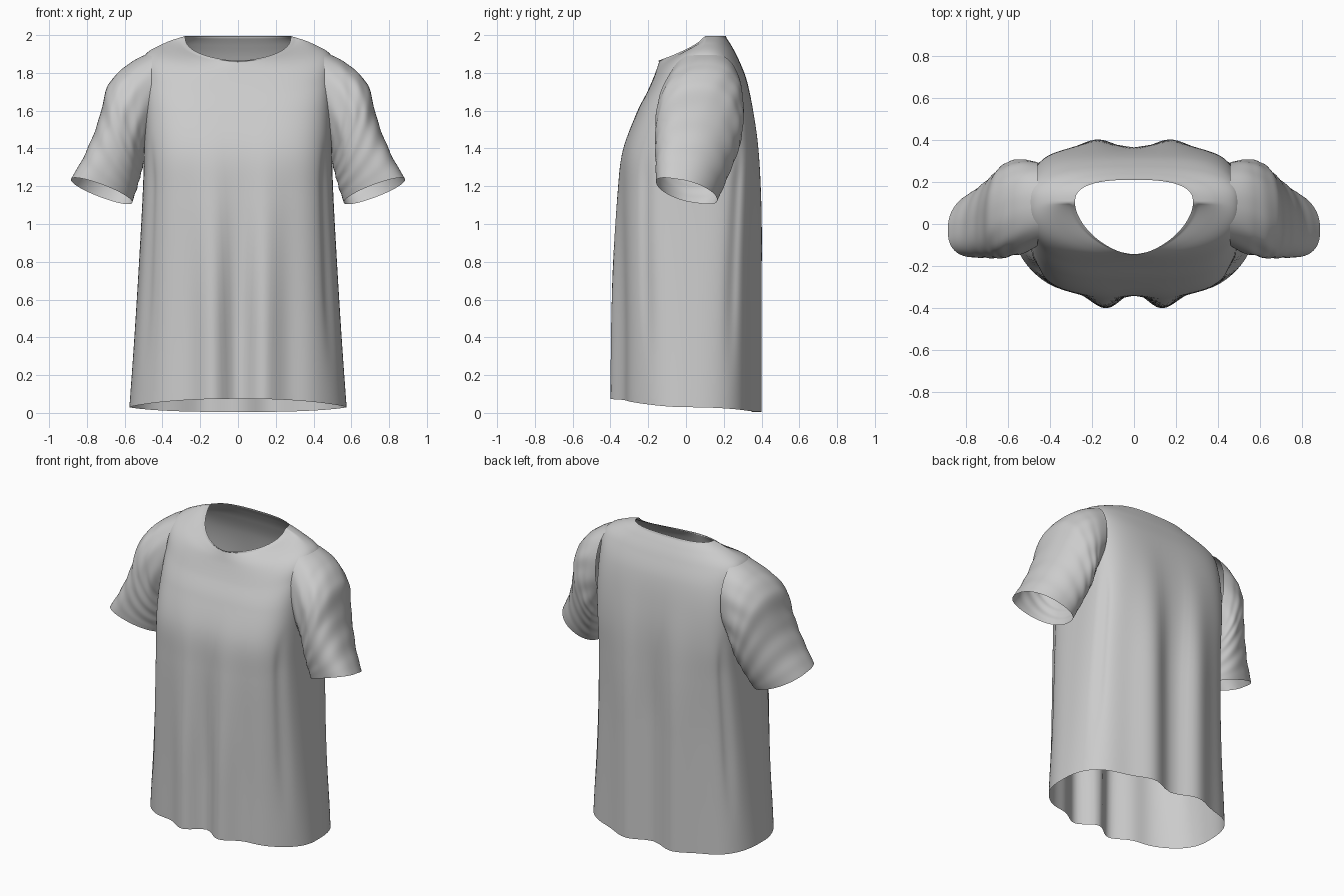
import bpy, bmesh, math
from mathutils import Vector

if "Cube" in bpy.data.objects:
    bpy.data.objects.remove(bpy.data.objects["Cube"], do_unlink=True)

fabric = bpy.data.materials.new("light grey fabric")
fabric.use_nodes = True
GREY = (0.6, 0.6, 0.6, 1)
fabric.diffuse_color = GREY
bsdf = fabric.node_tree.nodes["Principled BSDF"]
bsdf.inputs["Base Color"].default_value = GREY
bsdf.inputs["Roughness"].default_value = 0.8


def spline(keys, t):
    """Smooth Catmull-Rom value of a list of key tuples at t in 0..1."""
    f = t * (len(keys) - 1)
    i = min(int(f), len(keys) - 2)
    u = f - i
    a, b, c, d = (keys[max(0, min(len(keys) - 1, i + k))] for k in (-1, 0, 1, 2))
    return [0.5 * (2 * q + (r - p) * u + (2 * p - 5 * q + 4 * r - s) * u * u
                   + (3 * q - p - 3 * r + s) * u ** 3)
            for p, q, r, s in zip(a, b, c, d)]


def power(v, e):
    return math.copysign(abs(v) ** e, v)


def ramp(a, b, v):
    v = max(0, min(1, (v - a) / (b - a)))
    return v * v * (3 - 2 * v)


def loft(name, point, rings, sides):
    """Open tube of quads through point(t, angle)."""
    verts = [point(r / (rings - 1), 2 * math.pi * s / sides)
             for r in range(rings) for s in range(sides)]
    faces = [(r * sides + s, r * sides + (s + 1) % sides,
              (r + 1) * sides + (s + 1) % sides, (r + 1) * sides + s)
             for r in range(rings - 1) for s in range(sides)]
    mesh = bpy.data.meshes.new(name)
    mesh.from_pydata(verts, [], faces)
    mesh.materials.append(fabric)
    obj = bpy.data.objects.new(name, mesh)
    bpy.context.collection.objects.link(obj)
    bpy.ops.object.select_all(action="DESELECT")
    obj.select_set(True)
    bpy.context.view_layer.objects.active = obj
    bpy.ops.object.shade_smooth_by_angle(angle=math.radians(60))
    return obj


# Body: half width, front y, back y, side y, front z, side z, back z,
# front squareness, back squareness
BODY = [
    (.575, -.375, .38, .00, .075, .03, .005, 2.2, 2.8),
    (.55, -.37, .38, .01, .40, .38, .36, 2.4, 2.9),
    (.525, -.365, .38, .02, .80, .78, .77, 2.7, 3.1),
    (.505, -.355, .382, .04, 1.15, 1.15, 1.15, 3.1, 3.4),
    (.498, -.335, .376, .07, 1.38, 1.38, 1.40, 3.5, 3.7),
    (.498, -.265, .354, .09, 1.58, 1.60, 1.60, 3.6, 3.7),
    (.50, -.205, .322, .10, 1.70, 1.77, 1.76, 3.2, 3.3),
    (.495, -.17, .277, .10, 1.78, 1.89, 1.875, 2.5, 2.7),
    (.39, -.152, .24, .10, 1.83, 1.957, 1.945, 1.9, 2.5),
    (.28, -.14, .207, .10, 1.865, 1.995, 1.995, 1.65, 2.6),
]


def body_point(t, ang):
    w, yf, yb, ys, zf, zs, zb, ef, eb = spline(BODY, t)
    c, s = math.cos(ang), math.sin(ang)
    front = s < 0
    e = ef if front else eb
    x = w * power(c, 2 / e)
    k = abs(s) ** (2 / e)
    y = ys + ((yf if front else yb) - ys) * k
    # the front neckline is a rounded scoop
    scoop = 1.6 - .8 * ramp(.8, 1, t) if front else 1.6
    z = zs + ((zf if front else zb) - zs) * abs(s) ** scoop
    # hanging folds fade out towards the chest and shoulder blades
    hang = 1 - (ramp(.4, 1.6, z) if front else ramp(.8, 1.8, z))
    period, depth = (.30, -.045) if front else (.38, .034)
    fold = -math.cos(2 * math.pi * x / period) * math.exp(-(x / period / .9) ** 2)
    y += fold * k * hang * depth
    # creases falling from the armpits
    crease = math.exp(-((abs(s) - .5) / .1) ** 2) * ramp(.1, .7, z) * (1 - ramp(1.2, 1.5, z))
    x *= 1 - .03 * crease
    # raised neckband
    band = ramp(.965, .985, t) * .006
    return (x, y - band if front else y + band * .5, z)


body = loft("shirt_body", body_point, 110, 160)

# Armholes
bm = bmesh.new()
bm.from_mesh(body.data)
centres = [(f, f.calc_center_median()) for f in bm.faces]
bmesh.ops.delete(bm, context="FACES", geom=[
    f for f, p in centres
    if abs(p.x) > .4 and math.hypot((p.y - .1) / .15, (p.z - 1.65) / .17) < 1])
bm.to_mesh(body.data)
bm.free()

# Sleeve: outer x, outer z, inner x, inner z, front y, back y, ridge y
SLEEVE = [
    (.455, 1.912, .465, 1.44, -.105, .295, .10),
    (.575, 1.85, .485, 1.385, -.14, .305, .10),
    (.685, 1.74, .50, 1.32, -.155, .295, .08),
    (.735, 1.56, .515, 1.26, -.16, .26, .05),
    (.80, 1.39, .535, 1.19, -.158, .212, .02),
    (.885, 1.235, .56, 1.115, -.155, .162, .00),
]


def sleeve_point(side):
    def point(t, ang):
        ox, oz, ix, iz, yf, yb, yr = spline(SLEEVE, t)
        c, s = math.cos(ang), math.sin(ang)
        outer, inner = Vector((ox, yr, oz)), Vector((ix, yr, iz))
        p = inner.lerp(outer, .5 + .5 * power(c, .92))
        p.y = yr + ((yf if s < 0 else yb) - yr) * abs(s) ** .85
        p.y -= .03 * c * ramp(.1, .5, t)
        p.z -= .035 * s * ramp(.4, 1, t)
        # gathered wrinkles near the armhole, softer ones down the arm
        gather = math.exp(-((t - .3) / .22) ** 2) * abs(s)
        ripple = .003 * gather * math.sin(11 * ang + 10 * t)
        ripple += .002 * math.sin(38 * t + 4 * c + 2 * s) * ramp(.1, .4, t) * (1 - ramp(.85, .95, t))
        mid = (outer + inner) / 2
        p += (p - mid).normalized() * ripple
        return (side * p.x, p.y, p.z)
    return point


for label, side in (("left", 1), ("right", -1)):
    sleeve = loft(label + "_sleeve", sleeve_point(side), 70, 96)
    if side > 0:
        sleeve.data.flip_normals()
